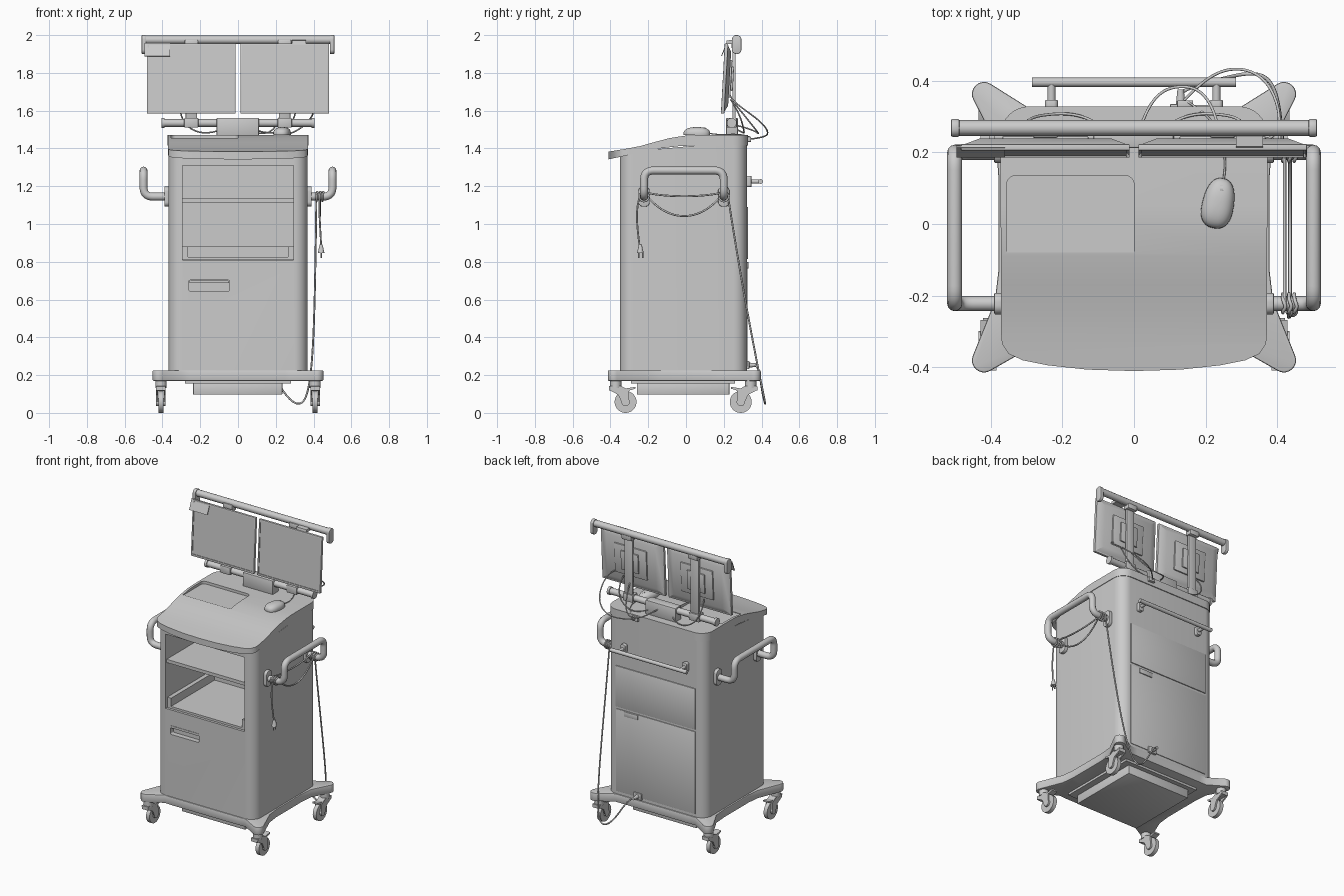
import bpy, bmesh, math
from mathutils import Vector, Matrix

def finish(name, bm, angle=35):
    bmesh.ops.recalc_face_normals(bm, faces=bm.faces)
    me = bpy.data.meshes.new(name)
    bm.to_mesh(me)
    bm.free()
    ob = bpy.data.objects.new(name, me)
    bpy.context.collection.objects.link(ob)
    return smooth(ob, angle)

def smooth(ob, angle=35):
    bpy.ops.object.select_all(action='DESELECT')
    bpy.context.view_layer.objects.active = ob
    ob.select_set(True)
    bpy.ops.object.shade_smooth_by_angle(angle=math.radians(angle))
    return ob

def prism(name, pts, lo, hi, axis='z', bevel=0):
    # extrude a 2D outline along an axis: x uses (y,z), y uses (x,z), z uses (x,y)
    put = {'x': lambda a, b: (lo, a, b), 'y': lambda a, b: (a, lo, b), 'z': lambda a, b: (a, b, lo)}[axis]
    bm = bmesh.new()
    f = bm.faces.new([bm.verts.new(put(*p)) for p in pts])
    new = bmesh.ops.extrude_face_region(bm, geom=[f])['geom']
    d = Vector([(hi - lo) * (axis == c) for c in 'xyz'])
    bmesh.ops.translate(bm, vec=d, verts=[v for v in new if isinstance(v, bmesh.types.BMVert)])
    bmesh.ops.recalc_face_normals(bm, faces=bm.faces)
    if bevel:
        sharp = [e for e in bm.edges if e.calc_face_angle(0) > 0.7]
        bmesh.ops.bevel(bm, geom=sharp, offset=bevel, segments=2, affect='EDGES', profile=0.5)
    return finish(name, bm)

def arc(cx, cy, r, a0, a1, n=8):
    return [(cx + r * math.cos(math.radians(a0 + (a1 - a0) * i / n)),
             cy + r * math.sin(math.radians(a0 + (a1 - a0) * i / n))) for i in range(n + 1)]

def rrect(x0, x1, y0, y1, r, n=8):
    return (arc(x1 - r, y1 - r, r, 0, 90, n) + arc(x0 + r, y1 - r, r, 90, 180, n)
            + arc(x0 + r, y0 + r, r, 180, 270, n) + arc(x1 - r, y0 + r, r, 270, 360, n))

def box(name, x0, x1, y0, y1, z0, z1, bevel=0):
    return prism(name, [(x0, y0), (x1, y0), (x1, y1), (x0, y1)], z0, z1, bevel=bevel)

def cyl(name, c, r, depth, axis='z', r2=None, seg=28):
    bm = bmesh.new()
    rot = {'x': Matrix.Rotation(math.pi / 2, 4, 'Y'), 'y': Matrix.Rotation(-math.pi / 2, 4, 'X'), 'z': Matrix()}[axis]
    bmesh.ops.create_cone(bm, cap_ends=True, segments=seg, radius1=r, radius2=r if r2 is None else r2,
                          depth=depth, matrix=Matrix.Translation(c) @ rot)
    return finish(name, bm)

def tube(name, pts, r, fillet=0, nurbs=False, res=4):
    pts = [Vector(p) for p in pts]
    if fillet:
        out = [pts[0]]
        for a, b, c in zip(pts, pts[1:], pts[2:]):
            p, q = b + (a - b).normalized() * fillet, b + (c - b).normalized() * fillet
            out += [p.lerp(b, t / 8).lerp(b.lerp(q, t / 8), t / 8) for t in range(9)]
        pts = out + [pts[-1]]
    cu = bpy.data.curves.new(name, 'CURVE')
    cu.dimensions = '3D'
    cu.bevel_depth, cu.bevel_resolution, cu.use_fill_caps = r, res, True
    sp = cu.splines.new('NURBS' if nurbs else 'POLY')
    sp.points.add(len(pts) - 1)
    for s, p in zip(sp.points, pts):
        s.co = (*p, 1)
    if nurbs:
        sp.order_u, sp.use_endpoint_u, sp.resolution_u = 4, True, 8
    tmp = bpy.data.objects.new(name + '_path', cu)
    bpy.context.collection.objects.link(tmp)
    me = bpy.data.meshes.new_from_object(tmp.evaluated_get(bpy.context.evaluated_depsgraph_get()))
    bpy.data.objects.remove(tmp)
    ob = bpy.data.objects.new(name, me)
    bpy.context.collection.objects.link(ob)
    return smooth(ob, 50)

def cable(name, pts, r=0.004):
    return tube(name, pts, r, nurbs=True, res=2)

def boolean(ob, cutter, op='DIFFERENCE'):
    m = ob.modifiers.new('cut', 'BOOLEAN')
    m.object, m.operation, m.solver = cutter, op, 'EXACT'
    bpy.context.view_layer.objects.active = ob
    bpy.ops.object.modifier_apply(modifier=m.name)
    bpy.data.objects.remove(cutter)
    return smooth(ob, 35)

# cabinet body, its top following the sloped lid
body = prism('cabinet_body', rrect(-0.368, 0.368, -0.35, 0.322, 0.07), 0.2, 1.4)
for v in body.data.vertices:
    if v.co.z > 1:
        v.co.z = 1.378 + 0.062 * (v.co.y + 0.35) / 0.67
boolean(body, box('c', -0.294, 0.294, -0.4, 0.2, 0.81, 1.31))
boolean(body, prism('c', rrect(-0.26, -0.045, 0.645, 0.705, 0.008, 3), -0.4, -0.315, 'y'))

# drawer pull lip, shelf and tray in the front opening
box('drawer_pull', -0.258, -0.047, -0.349, -0.34, 0.688, 0.703)
box('shelf', -0.296, 0.296, -0.34, 0.2, 1.115, 1.137)
box('tray_floor', -0.29, 0.29, -0.335, 0.16, 0.811, 0.825)
for s in (-1, 1):
    box('tray_side', s * 0.265, s * 0.293, -0.335, 0.16, 0.812, 0.88)
box('tray_back', -0.265, 0.265, 0.13, 0.16, 0.812, 0.88)

# lid: side profile trimmed by the plan outline
lid = prism('lid', [(-0.43, 1.338), (-0.3, 1.366), (-0.14, 1.4), (-0.03, 1.413), (0.05, 1.416), (0.35, 1.416),
                    (0.35, 1.47), (0.05, 1.47), (-0.01, 1.467), (-0.09, 1.454), (-0.17, 1.433), (-0.245, 1.412),
                    (-0.33, 1.396), (-0.43, 1.38)], -0.5, 0.5, 'x')
front = [(0.371, -0.3), (0.368, -0.335), (0.35, -0.362), (0.31, -0.38), (0.24, -0.394), (0.13, -0.406)]
plan = (arc(0.292, 0.248, 0.08, 0, 90) + arc(-0.292, 0.248, 0.08, 90, 180)
        + [(-x, y) for x, y in front] + [(0, -0.41)] + front[::-1])
boolean(lid, prism('c', plan, 1.2, 1.6), 'INTERSECT')
boolean(lid, prism('c', arc(-0.025, 0.11, 0.025, 0, 90) + arc(-0.33, 0.11, 0.025, 90, 180)
                   + [(-0.355, -0.08), (0, -0.08)], 1.452, 1.6))

# base plate with four rounded feet
def foot(sx, sy):
    q = ([(0.378, 0.13), (0.385, 0.225)] + arc(0.418, 0.362, 0.034, -28, 120) + [(0.3, 0.328), (0.25, 0.328)]
         if sy > 0 else
         [(0.378, -0.13), (0.388, -0.215)] + arc(0.418, -0.38, 0.034, 25, -120) + [(0.3, -0.352), (0.25, -0.355)])
    return [(sx * x, y) for x, y in q]
prism('base_plate', foot(1, 1) + foot(-1, 1)[::-1] + foot(-1, -1) + foot(1, -1)[::-1], 0.17, 0.225, bevel=0.005)
box('base_step', -0.28, 0.28, -0.29, 0.26, 0.155, 0.175)
box('under_box', -0.238, 0.235, -0.26, 0.23, 0.097, 0.16, 0.004)

# casters
for sx in (-1, 1):
    for y, d in ((-0.378, 1), (0.348, -1)):
        x, wy = sx * 0.408, y + d * 0.058
        cyl('caster_wheel', (x, wy, 0.058), 0.058, 0.026, 'x', seg=32)
        cyl('caster_hub', (x, wy, 0.058), 0.022, 0.05, 'x')
        cyl('caster_stem', (x, y + d * 0.006, 0.153), 0.03, 0.04)
        prof = [(-0.03, 0.14), (0.035, 0.142), (0.075, 0.118), (0.077, 0.055), (0.058, 0.038),
                (0.04, 0.05), (0.02, 0.095), (-0.026, 0.12)]
        for o in (-1, 1):
            xo = x + o * 0.02
            prism('caster_fork', [(y + d * a, b) for a, b in prof], xo - 0.005, xo + 0.005, 'x')
        prism('caster_hood', [(y + d * a, b) for a, b in [(-0.03, 0.118), (0.08, 0.117), (0.035, 0.143), (-0.03, 0.141)]],
              x - 0.024, x + 0.024, 'x')
        prism('caster_brake', [(y + d * a, b) for a, b in [(0.05, 0.128), (0.11, 0.138), (0.11, 0.128), (0.07, 0.116)]],
              x - 0.02, x + 0.02, 'x')

# side handles with flanges
for s in (-1, 1):
    ys = (-0.222, 0.2)
    tube('side_handle', [(s * 0.36, ys[0], 1.145), (s * 0.5, ys[0], 1.145), (s * 0.5, ys[0], 1.283),
                         (s * 0.5, ys[1], 1.283), (s * 0.5, ys[1], 1.145), (s * 0.36, ys[1], 1.145)], 0.021, 0.05)
    for y in ys:
        prism('handle_flange', rrect(y - 0.03, y + 0.03, 1.092, 1.198, 0.025), s * 0.36, s * 0.39, 'x', 0.004)

# rear push rail
tube('rear_rail', [(-0.285, 0.395, 1.225), (0.285, 0.395, 1.225)], 0.013)
for s in (-1, 1):
    cyl('rear_rail_post', (s * 0.23, 0.36, 1.225), 0.011, 0.08, 'y')
    prism('rear_rail_flange', rrect(s * 0.23 - 0.018, s * 0.23 + 0.018, 1.195, 1.255, 0.012), 0.318, 0.346, 'y', 0.003)

# rear panels, latch, power inlet
box('rear_upper_panel', -0.297, 0.297, 0.315, 0.328, 0.815, 1.09, 0.003)
box('rear_door', -0.297, 0.297, 0.315, 0.326, 0.245, 0.8, 0.003)
box('door_latch', 0.13, 0.23, 0.32, 0.332, 0.765, 0.798, 0.003)
box('power_inlet', 0.1, 0.16, 0.31, 0.335, 0.232, 0.275, 0.004)
cyl('inlet_plug', (0.13, 0.35, 0.253), 0.014, 0.05, 'y', 0.009)

# monitors, tilted slightly back, on strap arms
tilt = -0.055
for s in (-1, 1):
    cx = s * 0.247
    parts = [box('monitor_frame', -0.235, 0.235, 0, 0.018, -0.186, 0.186, 0.003)]
    boolean(parts[0], box('c', -0.224, 0.224, -0.01, 0.004, -0.172, 0.176))
    bm = bmesh.new()
    bmesh.ops.create_cone(bm, cap_ends=True, segments=4, radius1=0.707, radius2=0.56, depth=1,
                          matrix=Matrix.Rotation(math.pi / 4, 4, 'Z'))
    for v in bm.verts:
        v.co = Vector((v.co.x * 0.46, 0.026 + v.co.z * 0.02, v.co.y * 0.36))
    parts += [finish('monitor_back', bm),
              box('monitor_housing', -0.12, 0.12, 0.03, 0.045, -0.1, 0.1, 0.004),
              box('mount_plate', -0.065, 0.065, 0.045, 0.056, -0.065, 0.065, 0.003)]
    for p in parts:
        p.matrix_world = Matrix.Translation((cx, 0.195, 1.771)) @ Matrix.Rotation(tilt, 4, 'X')
    box('monitor_arm', cx - 0.03, cx + 0.03, 0.246, 0.262, 1.52, 1.965, 0.003)
    box('arm_lower_clamp', cx - 0.038, cx + 0.038, 0.216, 0.27, 1.51, 1.562, 0.006)
    box('arm_upper_clamp', cx - 0.036, cx + 0.036, 0.24, 0.285, 1.93, 1.975, 0.006)
    prism('top_bar_cap', rrect(0.243, 0.293, 1.9, 2.0, 0.023), s * 0.487, s * 0.51, 'x', 0.004)
    cyl('lower_bar_cap', (s * 0.396, 0.242, 1.535), 0.026, 0.016, 'x')
tube('top_bar', [(-0.49, 0.268, 1.975), (0.49, 0.268, 1.975)], 0.022)
tube('lower_bar', [(-0.39, 0.242, 1.535), (0.39, 0.242, 1.535)], 0.021)
box('bar_bracket', -0.113, 0.111, 0.212, 0.275, 1.465, 1.562, 0.006)

# small clips on the screens
prism('left_clip', [(0.186, 1.89), (0.19, 1.888), (0.218, 1.955), (0.213, 1.958)], -0.495, -0.36, 'x')
prism('right_clip', [(0.212, 1.953), (0.26, 1.953), (0.26, 1.975), (0.216, 1.972)], 0.285, 0.36, 'x')

# mouse
bm = bmesh.new()
bmesh.ops.create_uvsphere(bm, u_segments=32, v_segments=16, radius=1)
for v in bm.verts:
    k = [math.copysign(abs(c) ** 0.82, c) for c in v.co]
    v.co = (k[0] * (0.044 - 0.004 * k[1]), k[1] * 0.071, max(k[2], -0.15) * 0.036 + 0.008)
mouse = finish('mouse', bm)
mouse.matrix_world = Matrix.Translation((0.235, 0.058, 1.469)) @ Matrix.Rotation(-0.2, 4, 'Z')
cyl('mouse_wheel', (0.244, 0.098, 1.5), 0.011, 0.008, 'x', seg=16)
cable('mouse_cable', [(0.25, 0.125, 1.48), (0.257, 0.17, 1.472), (0.25, 0.22, 1.475), (0.22, 0.3, 1.476),
                      (0.15, 0.34, 1.46)], 0.003)

# display cables behind the screens
for s in (-1, 1):
    cable('display_cable', [(s * 0.3, 0.235, 1.66), (s * 0.32, 0.29, 1.58), (s * 0.25, 0.31, 1.47),
                            (s * 0.14, 0.31, 1.48), (s * 0.09, 0.27, 1.5)])
cable('loop_cable', [(0.02, 0.275, 1.52), (0.05, 0.36, 1.5), (0.12, 0.4, 1.46), (0.22, 0.37, 1.5), (0.24, 0.24, 1.66)])
cable('long_loop_cable', [(0.14, 0.345, 1.45), (0.2, 0.41, 1.46), (0.28, 0.45, 1.47), (0.4, 0.4, 1.55),
                          (0.42, 0.24, 1.65), (0.36, 0.235, 1.68)])
box('cable_socket', 0.12, 0.165, 0.32, 0.345, 1.435, 1.462, 0.003)

# power cord draped over the right handle, plug hanging at the front
for i, x in enumerate((0.415, 0.432, 0.447)):
    for y in (-0.222, 0.2):
        cable('cord_wrap', [(x + 0.01 * (k == 3), y + 0.027 * math.cos(k * math.pi / 5),
                             1.145 + 0.027 * math.sin(k * math.pi / 5)) for k in range(11)], 0.005)
for x, sag in ((0.42, 1.14), (0.435, 1.0)):
    cable('cord_swag', [(x, -0.222, 1.168), (x, -0.1, sag), (x, 0.08, sag), (x, 0.2, 1.168)], 0.005)
cable('plug_cord', [(0.435, -0.235, 1.165), (0.425, -0.27, 1.1), (0.435, -0.262, 1.0), (0.44, -0.245, 0.88)], 0.005)
cyl('plug', (0.44, -0.242, 0.868), 0.018, 0.045, 'z', 0.008, seg=16)
for y in (-0.25, -0.23):
    cyl('plug_pin', (0.44, y, 0.835), 0.004, 0.03, seg=10)
cable('power_cord', [(0.415, 0.222, 1.15), (0.412, 0.26, 0.9), (0.405, 0.33, 0.5), (0.39, 0.385, 0.22),
                     (0.36, 0.42, 0.05), (0.3, 0.42, 0.04), (0.23, 0.4, 0.12), (0.16, 0.385, 0.25), (0.13, 0.365, 0.253)], 0.005)
